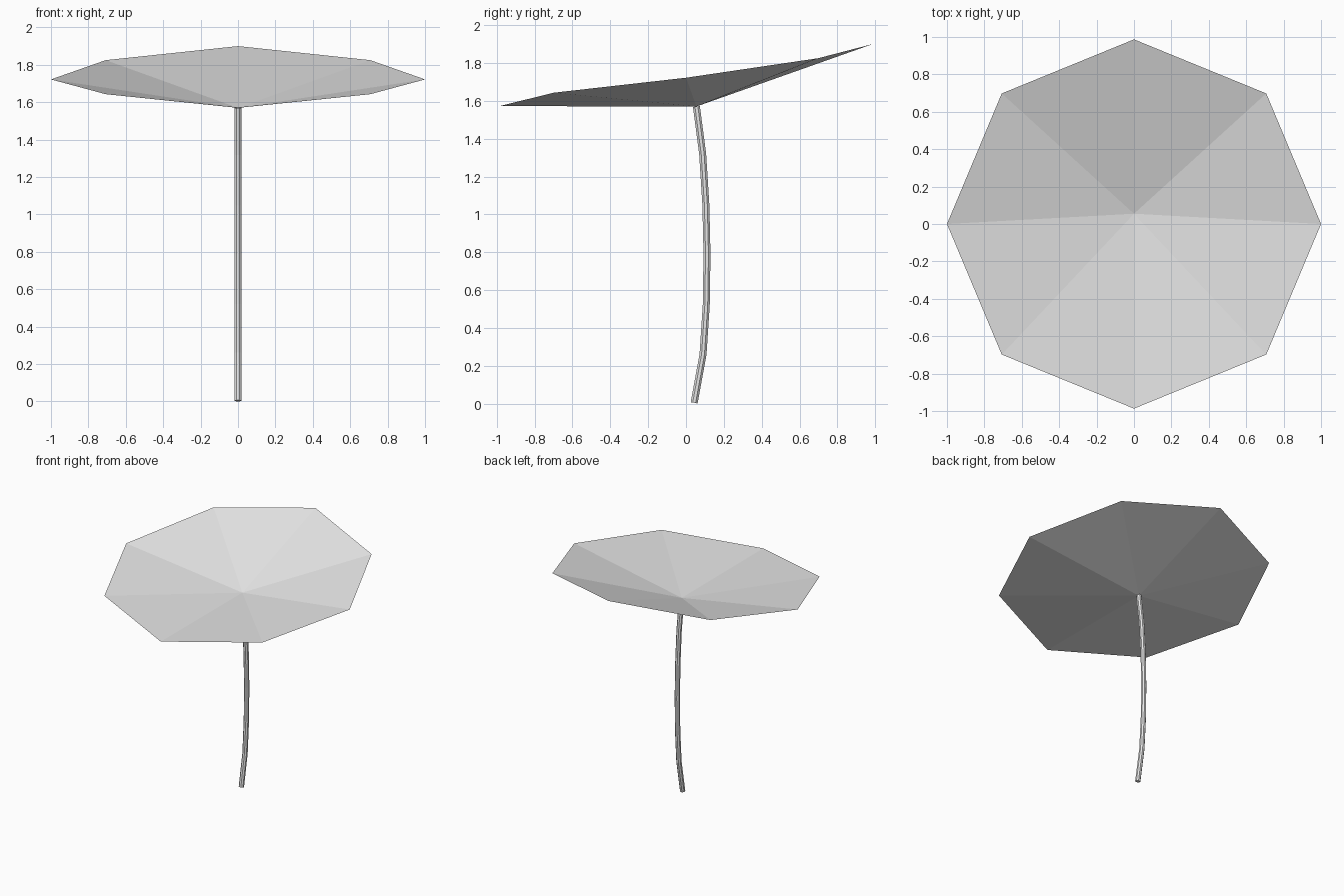
import bpy, bmesh, math
from mathutils import Vector, Matrix

cube = bpy.data.objects.get("Cube")
if cube:
    bpy.data.objects.remove(cube, do_unlink=True)

grey = bpy.data.materials.new("pale_grey")
grey.use_nodes = True
grey.diffuse_color = (0.8, 0.8, 0.8, 1)
grey.node_tree.nodes["Principled BSDF"].inputs["Base Color"].default_value = (0.8, 0.8, 0.8, 1)


def finish(bm, name):
    mesh = bpy.data.meshes.new(name)
    bm.to_mesh(mesh)
    bm.free()
    mesh.materials.append(grey)
    obj = bpy.data.objects.new(name, mesh)
    bpy.context.collection.objects.link(obj)
    return obj


# Leaf canopy: thin eight-sided sheet, raised at the back, dipping to the stem
SIDES = 8
rim_heights = [1.572, 1.643, 1.722, 1.825, 1.9]  # front to back
bm = bmesh.new()
centre = bm.verts.new((0, 0.055, 1.57))
rim = []
for i in range(SIDES):
    a = math.tau * i / SIDES - math.pi / 2
    z = rim_heights[min(i, SIDES - i)]
    rim.append(bm.verts.new((math.cos(a), 0.987 * math.sin(a), z)))
for i in range(SIDES):
    bm.faces.new((centre, rim[i], rim[(i + 1) % SIDES]))
finish(bm, "leaf_canopy")

# Stem: eight-sided tube swept along a gentle backward bow
RADIUS = 0.02
path = [Vector((0, y, z)) for y, z in (
    (0.043, 0.004), (0.09, 0.26), (0.107, 0.52), (0.111, 0.79),
    (0.105, 1.05), (0.088, 1.32), (0.055, 1.57))]
bm = bmesh.new()
rings = []
for i, p in enumerate(path):
    tangent = path[min(i + 1, len(path) - 1)] - path[max(i - 1, 0)]
    tilt = Matrix.Rotation(-math.atan2(tangent.y, tangent.z), 3, 'X')
    ring = []
    for k in range(SIDES):
        a = math.tau * (k + 0.5) / SIDES
        ring.append(bm.verts.new(p + tilt @ Vector((math.cos(a), math.sin(a), 0)) * RADIUS))
    rings.append(ring)
for low, high in zip(rings, rings[1:]):
    for k in range(SIDES):
        n = (k + 1) % SIDES
        bm.faces.new((low[k], low[n], high[n], high[k]))
bm.faces.new(rings[0][::-1])
finish(bm, "stem")
